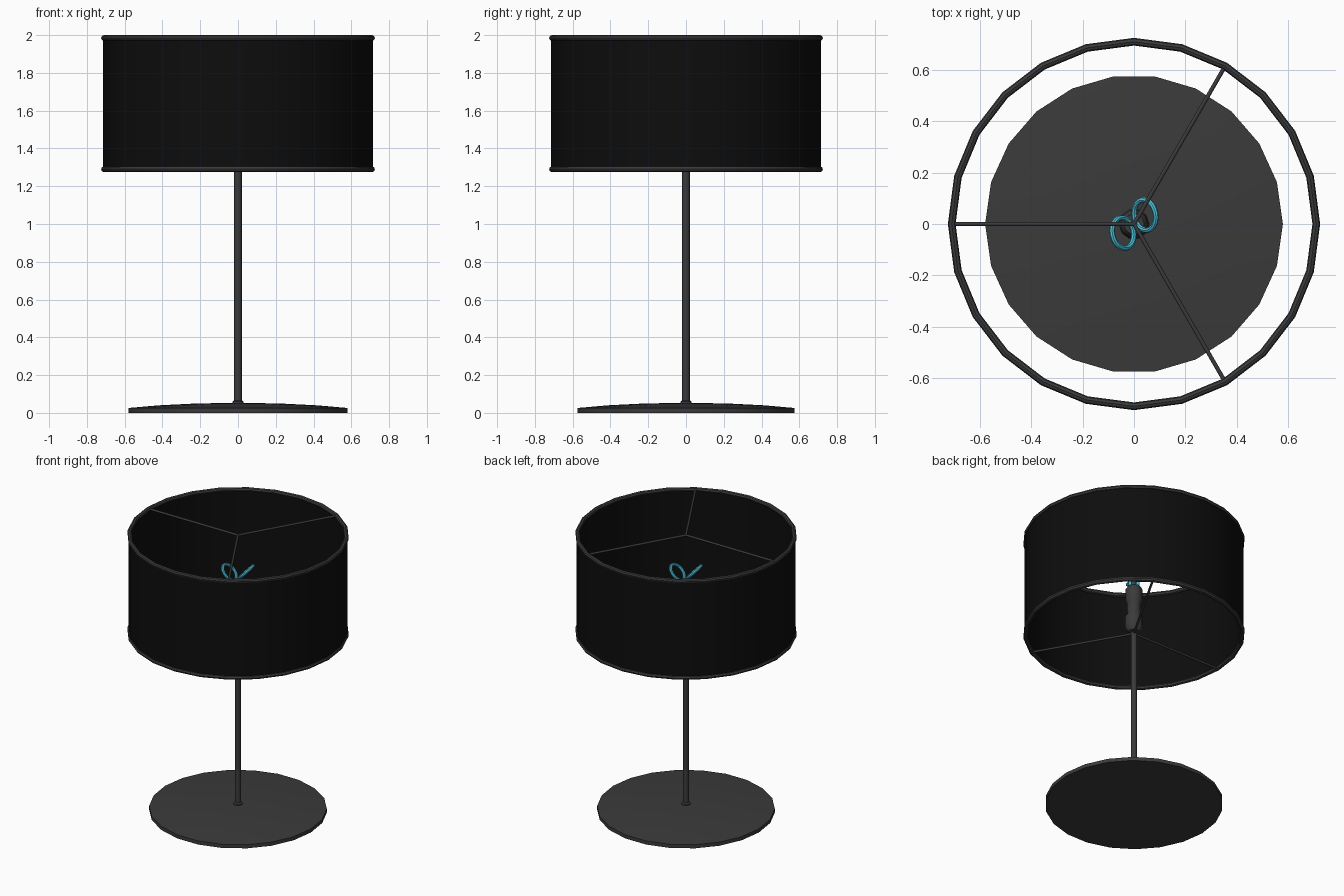
import bpy
import bmesh
import math
from mathutils import Vector

cube = bpy.data.objects.get("Cube")
if cube:
    bpy.data.objects.remove(cube, do_unlink=True)


def material(name, rgb):
    mat = bpy.data.materials.new(name)
    mat.use_nodes = True
    mat.diffuse_color = (*rgb, 1)
    mat.node_tree.nodes["Principled BSDF"].inputs["Base Color"].default_value = (*rgb, 1)
    return mat


METAL = material("dark grey metal", (0.043, 0.043, 0.043))
FABRIC = material("black fabric", (0.004, 0.004, 0.004))
GLASS = material("cyan glass", (0.07, 0.54, 0.7))


def finish(name, bm, mat, angle=40):
    mesh = bpy.data.meshes.new(name)
    bm.to_mesh(mesh)
    bm.free()
    mesh.materials.append(mat)
    obj = bpy.data.objects.new(name, mesh)
    bpy.context.collection.objects.link(obj)
    bpy.ops.object.select_all(action="DESELECT")
    obj.select_set(True)
    bpy.context.view_layer.objects.active = obj
    bpy.ops.object.shade_smooth_by_angle(angle=math.radians(angle))
    return obj


def lathe(name, profile, sides, mat, closed=False):
    """Spin a (radius, height) profile around the vertical axis."""
    bm = bmesh.new()
    verts = [bm.verts.new((r, 0, z)) for r, z in profile]
    pairs = list(zip(verts, verts[1:]))
    if closed:
        pairs.append((verts[-1], verts[0]))
    edges = [bm.edges.new(p) for p in pairs]
    bmesh.ops.spin(bm, geom=verts + edges, cent=(0, 0, 0), axis=(0, 0, 1),
                   angle=math.tau, steps=sides)
    bmesh.ops.remove_doubles(bm, verts=bm.verts, dist=0.0005)
    bmesh.ops.recalc_face_normals(bm, faces=bm.faces)
    return finish(name, bm, mat)


def rod(name, start, end, radius, mat, sides=8):
    """Straight round bar between two points."""
    start, end = Vector(start), Vector(end)
    axis = end - start
    bm = bmesh.new()
    bmesh.ops.create_cone(bm, cap_ends=True, segments=sides, radius1=radius,
                          radius2=radius, depth=axis.length)
    obj = finish(name, bm, mat, 50)
    obj.location = (start + end) / 2
    obj.rotation_euler = axis.to_track_quat("Z", "Y").to_euler()
    return obj


def circle_profile(major, minor, height, count):
    return [(major + minor * math.cos(math.tau * i / count),
             height + minor * math.sin(math.tau * i / count)) for i in range(count)]


# Domed foot and stem
lathe("base", [(0, 0), (0.58, 0), (0.58, 0.026), (0.42, 0.04), (0.22, 0.05), (0, 0.053)],
      22, METAL)
lathe("stem_collar", [(0.03, 0.04), (0.03, 0.06), (0.02, 0.066)], 12, METAL)
rod("stem", (0, 0, 0.04), (0, 0, 1.32), 0.02, METAL, 12)

# Lamp holder
lathe("bulb_socket", [(0, 1.29), (0.04, 1.3), (0.06, 1.33), (0.06, 1.41), (0.045, 1.44),
                      (0.045, 1.51), (0.055, 1.53), (0.055, 1.62), (0.04, 1.64), (0, 1.64)],
      10, METAL)

# Drum shade with a wire rim and three spokes at each end
LOW, HIGH, RIM = 1.29, 1.985, 0.71
lathe("shade", [(RIM + 0.006, LOW), (RIM + 0.006, HIGH)], 24, FABRIC)
for label, z in (("lower", LOW), ("upper", HIGH)):
    lathe(label + "_rim", circle_profile(RIM, 0.015, z, 8), 24, METAL, closed=True)
    for k in range(3):
        a = math.radians(60 + 120 * k)
        rod(f"{label}_spoke_{k + 1}", (0, 0, z),
            (RIM * math.cos(a), RIM * math.sin(a), z), 0.008, METAL)

# Bulb: two tilted glass loops, one a half turn from the other
for k, sign in enumerate((1, -1)):
    loop = lathe(f"bulb_loop_{k + 1}", circle_profile(0.06, 0.011, 0, 8), 24, GLASS, closed=True)
    loop.location = (0.043 * sign, 0.035 * sign, 1.72)
    normal = Vector((-0.706 * sign, -0.14 * sign, 0.69))
    loop.rotation_euler = normal.to_track_quat("Z", "Y").to_euler()
    rod(f"bulb_stem_{k + 1}", (0.022 * sign, -0.012 * sign, 1.63),
        (0.022 * sign, -0.012 * sign, 1.69), 0.011, GLASS)
